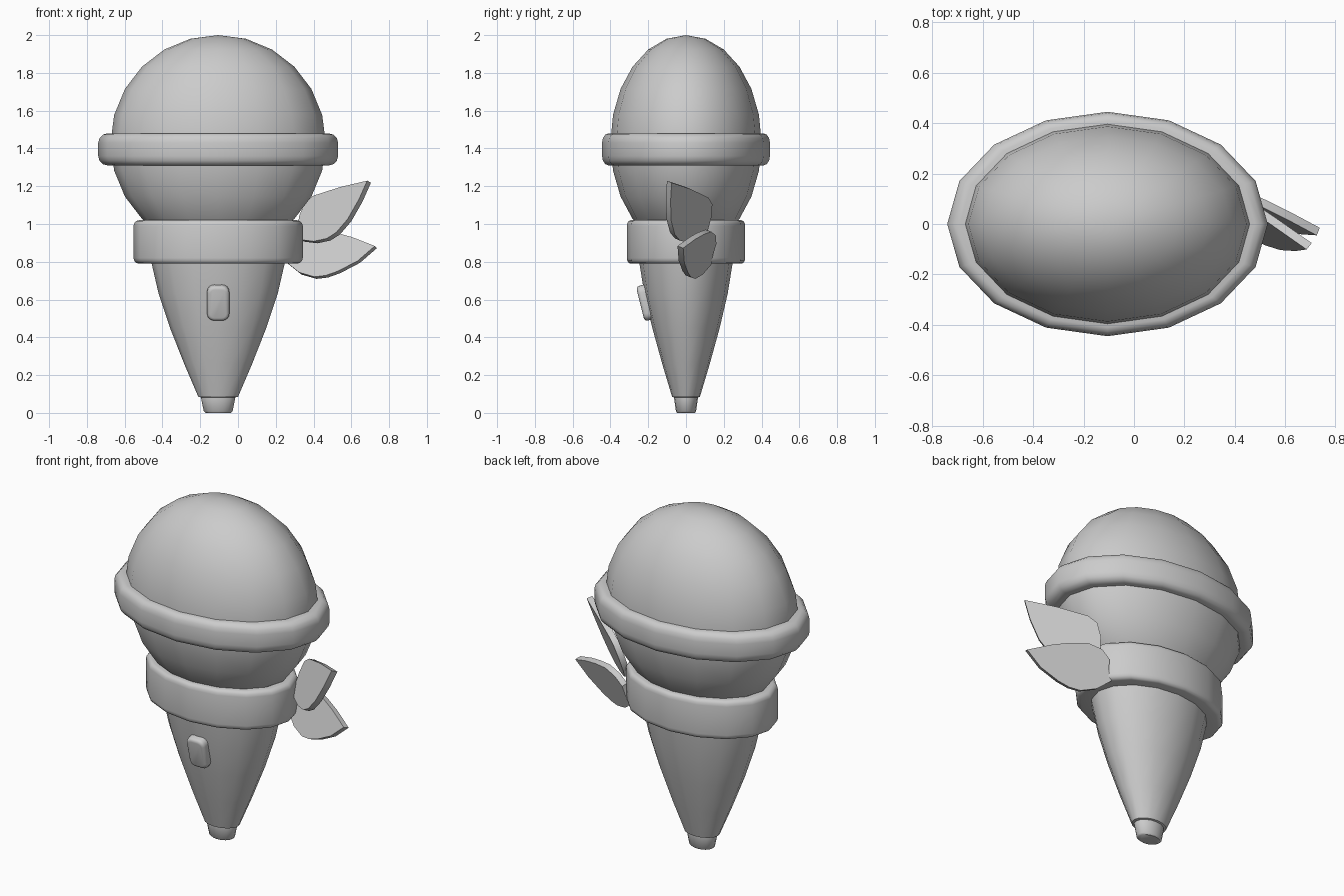
import bpy, bmesh, math
from mathutils import Vector

if "Cube" in bpy.data.objects:
    bpy.data.objects.remove(bpy.data.objects["Cube"])

CX = -0.105   # body axis
SEG = 16


def finish(name, bm, angle=40):
    bmesh.ops.recalc_face_normals(bm, faces=bm.faces)
    me = bpy.data.meshes.new(name)
    bm.to_mesh(me)
    bm.free()
    ob = bpy.data.objects.new(name, me)
    bpy.context.collection.objects.link(ob)
    bpy.ops.object.select_all(action='DESELECT')
    ob.select_set(True)
    bpy.context.view_layer.objects.active = ob
    bpy.ops.object.shade_smooth_by_angle(angle=math.radians(angle))
    return ob


def lathe(name, profile, ratio=0.7, closed=False):
    """Turn (radius, z) points into an oval solid around the body axis."""
    bm = bmesh.new()
    rings = []
    for r, z in profile:
        rings.append([bm.verts.new((CX + r * math.cos(2 * math.pi * i / SEG),
                                    ratio * r * math.sin(2 * math.pi * i / SEG), z))
                      for i in range(SEG)])
    pairs = list(zip(rings, rings[1:]))
    if closed:
        pairs.append((rings[-1], rings[0]))
    for a, b in pairs:
        for i in range(SEG):
            j = (i + 1) % SEG
            bm.faces.new((a[i], a[j], b[j], b[i]))
    if not closed:
        bm.faces.new(rings[0])
        bm.faces.new(rings[-1])
    return finish(name, bm)


def band(r_in, r_out, z0, z1, c):
    """Rounded-corner band cross-section."""
    pts = [(r_in, z0)]
    for cz, start in ((z0 + c, -90), (z1 - c, 0)):
        for k in range(4):
            a = math.radians(start + 30 * k)
            pts.append((r_out - c + c * math.cos(a), cz + c * math.sin(a)))
    return pts + [(r_in, z1)]


def leaf(name, outline, tip, bx, bz, thick=0.034):
    """Thin leaf: (x, z) outline laid on a slanted plane through the tip."""
    n = Vector((-bx, 1, -bz)).normalized() * thick / 2
    bm = bmesh.new()
    sides = []
    for s in (-1, 1):
        sides.append([bm.verts.new(Vector((x, tip[1] + bx * (x - tip[0]) + bz * (z - tip[2]), z)) + n * s)
                      for x, z in outline])
    a, b = sides
    bm.faces.new(a)
    bm.faces.new(b)
    for i in range(len(a)):
        j = (i + 1) % len(a)
        bm.faces.new((a[i], a[j], b[j], b[i]))
    return finish(name, bm)


# oval head
bm = bmesh.new()
bmesh.ops.create_uvsphere(bm, u_segments=SEG, v_segments=12, radius=1)
for v in bm.verts:
    v.co = (CX + v.co.x * 0.57, v.co.y * 0.4, 1.43 + v.co.z * 0.57)
finish("head", bm)

# rim around the head, and the collar below it
lathe("head_ring", band(0.52, 0.635, 1.31, 1.48, 0.05), closed=True)
lathe("collar", band(0.30, 0.448, 0.79, 1.02, 0.03), closed=True)

# tapered handle and end plug
lathe("handle", [(0.09, 0.082), (0.105, 0.085), (0.18, 0.26), (0.255, 0.45),
                 (0.315, 0.63), (0.352, 0.79), (0.375, 0.92)])
lathe("end_plug", [(0.066, 0), (0.076, 0.008), (0.09, 0.075), (0.09, 0.1)])

# switch on the front of the handle
bm = bmesh.new()
bmesh.ops.create_cube(bm, size=1)
for v in bm.verts:
    v.co = (v.co.x * 0.118, v.co.y * 0.07, v.co.z * 0.19)
upright = [e for e in bm.edges if abs(e.verts[0].co.y - e.verts[1].co.y) > 0.01]
bmesh.ops.bevel(bm, geom=upright, offset=0.038, segments=4, profile=0.5, affect='EDGES')
rim = [e for e in bm.edges if all(v.co.y < -0.03 for v in e.verts)]
bmesh.ops.bevel(bm, geom=rim, offset=0.018, segments=3, profile=0.5, affect='EDGES')
switch = finish("switch", bm)
switch.location = (CX, -0.208, 0.585)
switch.rotation_euler.x = math.radians(14)

# two leaves on the right side of the collar
leaf("upper_leaf",
     [(0.694, 1.224), (0.65, 1.125), (0.59, 1.02), (0.53, 0.95), (0.48, 0.918), (0.41, 0.903),
      (0.34, 0.912), (0.32, 0.96), (0.335, 1.04), (0.365, 1.11), (0.41, 1.145), (0.55, 1.19)],
     (0.69, -0.085, 1.224), -0.80, 0.42)
leaf("lower_leaf",
     [(0.73, 0.878), (0.64, 0.80), (0.535, 0.745), (0.47, 0.722), (0.41, 0.715), (0.33, 0.738),
      (0.265, 0.79), (0.29, 0.84), (0.30, 0.90), (0.35, 0.945), (0.43, 0.965), (0.52, 0.95), (0.61, 0.925)],
     (0.73, -0.03, 0.878), -0.39, 0.37)
